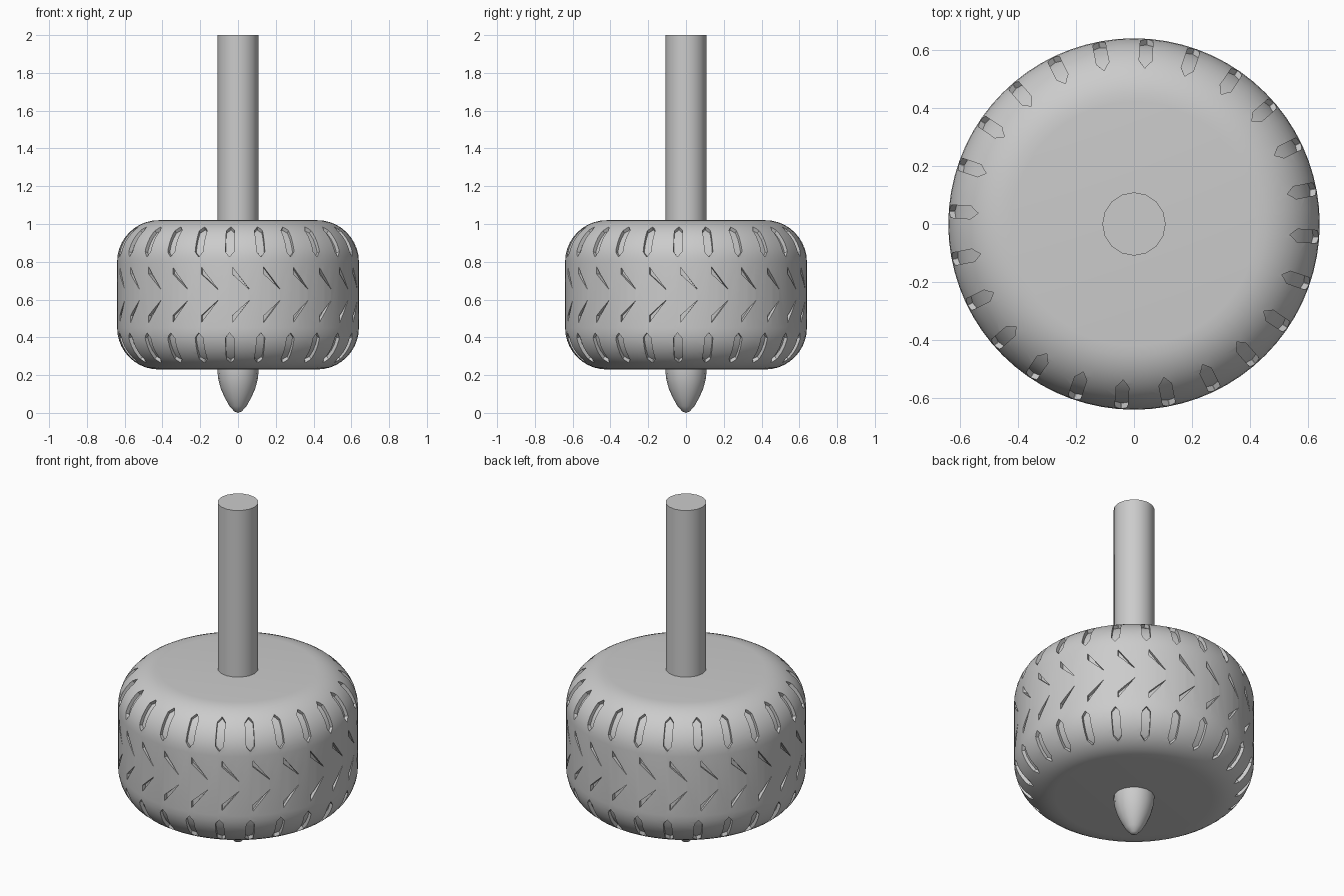
import bpy, bmesh, math

if "Cube" in bpy.data.objects:
    bpy.data.objects.remove(bpy.data.objects["Cube"])

MID = 0.625                       # mirror height of the tyre body
FLAT_R, CORNER, CORNER_Z = 0.42, 0.22, 0.80
R = FLAT_R + CORNER
DEPTH, OUT = 0.02, 0.03           # groove depth / cutter overshoot

grey = bpy.data.materials.new("plain grey")
grey.diffuse_color = (0.6, 0.6, 0.6, 1)
grey.use_nodes = True
grey.node_tree.nodes["Principled BSDF"].inputs["Base Color"].default_value = grey.diffuse_color


def finish(name, bm):
    bmesh.ops.recalc_face_normals(bm, faces=bm.faces)
    me = bpy.data.meshes.new(name)
    bm.to_mesh(me)
    bm.free()
    me.materials.append(grey)
    ob = bpy.data.objects.new(name, me)
    bpy.context.collection.objects.link(ob)
    return ob


def lathe(name, profile, n):
    """Revolve (r, z) points around z; open ends are capped flat."""
    bm = bmesh.new()
    rings = []
    for r, z in profile:
        if r == 0:
            rings.append([bm.verts.new((0, 0, z))] * n)
        else:
            rings.append([bm.verts.new((r * math.cos(2 * math.pi * i / n),
                                        r * math.sin(2 * math.pi * i / n), z)) for i in range(n)])
    for a, b in zip(rings, rings[1:]):
        for i in range(n):
            j = (i + 1) % n
            bm.faces.new(list(dict.fromkeys((a[i], a[j], b[j], b[i]))))
    for ring in (rings[0], rings[-1]):
        if ring[0] is not ring[1]:
            bm.faces.new(ring)
    return finish(name, bm)


def smooth(ob):
    bpy.ops.object.select_all(action='DESELECT')
    ob.select_set(True)
    bpy.context.view_layer.objects.active = ob
    bpy.ops.object.shade_smooth_by_angle(angle=math.radians(30))


def loft(bm, stations):
    """Closed solid through four-point stations."""
    rings = [[bm.verts.new(p) for p in s] for s in stations]
    for a, b in zip(rings, rings[1:]):
        for i in range(4):
            j = (i + 1) % 4
            bm.faces.new((a[i], a[j], b[j], b[i]))
    bm.faces.new(rings[0])
    bm.faces.new(rings[-1])


def place(r, t, z, ang, flip):
    """Point at radius r, sideways shift t, height z, turned by ang from the front."""
    a = math.radians(ang - 90)
    x = r * math.cos(a) - t * math.sin(a)
    y = r * math.sin(a) + t * math.cos(a)
    return (x, y, 2 * MID - z if flip else z)


# Tyre-shaped body
half = [(FLAT_R + CORNER * math.cos(math.radians(p)), CORNER_Z + CORNER * math.sin(math.radians(p)))
        for p in range(0, 91, 9)]
body = lathe("tyre_body", [(r, 2 * MID - z) for r, z in reversed(half)] + half, 72)

# Groove cutters: pointed shoulder slots and chevron wedges, 24 per row
bm = bmesh.new()
SLOT = [(7, 0.001), (14, 0.022), (25, 0.022), (37, 0.022), (49, 0.022), (57, 0.001)]
WEDGE = [(-2.7, 0.772, 0.735), (1.35, 0.714, 0.6945), (5.4, 0.656, 0.654)]
for k in range(24):
    for flip in (False, True):
        slot = []
        for phi, w in SLOT:
            c, s = math.cos(math.radians(phi)), math.sin(math.radians(phi))
            slot.append([place(FLAT_R + (CORNER + o) * c, t, CORNER_Z + (CORNER + o) * s,
                               15 * k - 4, flip)
                         for o, t in ((-DEPTH, -w), (-DEPTH, w), (OUT, w), (OUT, -w))])
        loft(bm, slot)
        loft(bm, [[place(R + o, 0, z, 15 * k + a, flip)
                   for o, z in ((-DEPTH, z1), (-DEPTH, z0), (OUT, z0), (OUT, z1))]
                  for a, z1, z0 in WEDGE])
cutter = finish("groove_cutter", bm)
cutter.hide_render = True

mod = body.modifiers.new("grooves", 'BOOLEAN')
mod.operation = 'DIFFERENCE'
mod.solver = 'EXACT'
mod.object = cutter
bpy.context.view_layer.objects.active = body
bpy.ops.object.modifier_apply(modifier=mod.name)
bpy.data.objects.remove(cutter)
smooth(body)

# Handle shaft
smooth(lathe("handle_shaft", [(0.109, 1.0), (0.109, 2.0)], 16))

# Pointed spinning tip
smooth(lathe("spinning_tip", [(0, 0), (0.02, 0.008), (0.045, 0.036), (0.07, 0.08), (0.09, 0.125),
                              (0.104, 0.175), (0.109, 0.22), (0.109, 0.25)], 16))
